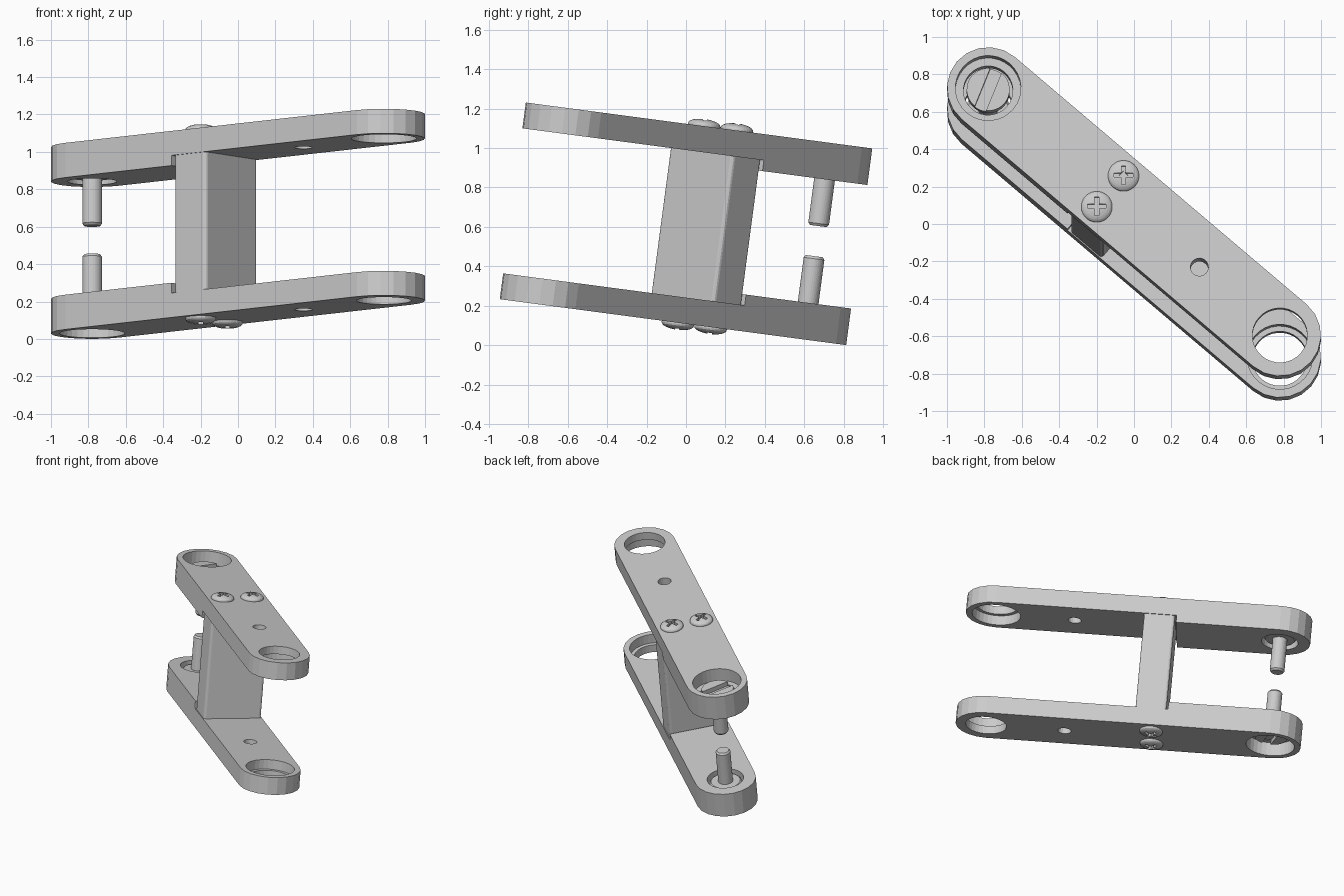
import bpy, bmesh, math
from mathutils import Matrix, Vector

if "Cube" in bpy.data.objects:
    bpy.data.objects.remove(bpy.data.objects["Cube"])

# Local frame: X along the bars, Y across, Z normal; the lower half is a mirror image
TURN = math.atan2(-0.667, 0.78)
TILT = -math.radians(7.55)
HALF, L, R = 0.503, 1.026, 0.22
FRAME = (Matrix.Translation((0, 0, 0.6155)) @ Matrix.Rotation(TILT, 4, 'X')
         @ Matrix.Rotation(TURN, 4, 'Z'))


def finish(name, bm):
    bmesh.ops.recalc_face_normals(bm, faces=bm.faces)
    me = bpy.data.meshes.new(name)
    bm.to_mesh(me)
    bm.free()
    ob = bpy.data.objects.new(name, me)
    bpy.context.collection.objects.link(ob)
    ob.matrix_world = FRAME
    return ob


def prism(name, pts, z0, z1):
    bm = bmesh.new()
    f = bm.faces.new([bm.verts.new((x, y, z0)) for x, y in pts])
    ext = bmesh.ops.extrude_face_region(bm, geom=[f])
    vs = [g for g in ext['geom'] if isinstance(g, bmesh.types.BMVert)]
    bmesh.ops.translate(bm, verts=vs, vec=(0, 0, z1 - z0))
    return finish(name, bm)


def arc(cx, cy, r, a0, a1, n):
    return [(cx + r * math.cos(math.radians(a0 + (a1 - a0) * i / n)),
             cy + r * math.sin(math.radians(a0 + (a1 - a0) * i / n))) for i in range(n + 1)]


def disc(x, r, z0, z1, n=32):
    return prism('cutter', arc(x, 0, r, 0, 360, n)[:-1], z0, z1)


def box(cx, cy, sx, sy, z0, z1, ang=0.0, name='cutter'):
    m = Matrix.Rotation(ang, 2)
    pts = [Vector((cx, cy)) + m @ Vector((a * sx / 2, b * sy / 2))
           for a, b in ((-1, -1), (1, -1), (1, 1), (-1, 1))]
    return prism(name, pts, z0, z1)


def lathe(name, profile, cx, cy, n=32):
    bm = bmesh.new()
    vs = [bm.verts.new((r, 0, z)) for r, z in profile]
    es = [bm.edges.new(p) for p in zip(vs, vs[1:])]
    bmesh.ops.spin(bm, geom=vs + es, cent=(0, 0, 0), axis=(0, 0, 1),
                   angle=2 * math.pi, steps=n)
    bmesh.ops.remove_doubles(bm, verts=bm.verts, dist=1e-5)
    bmesh.ops.translate(bm, verts=bm.verts, vec=(cx, cy, 0))
    return finish(name, bm)


def carve(ob, cutters):
    bpy.context.view_layer.objects.active = ob
    for c in cutters:
        m = ob.modifiers.new('cut', 'BOOLEAN')
        m.operation, m.solver, m.object = 'DIFFERENCE', 'EXACT', c
        bpy.ops.object.modifier_apply(modifier=m.name)
        bpy.data.objects.remove(c)


def mirror(ob):
    m = ob.modifiers.new('mirror', 'MIRROR')
    m.use_axis = (False, False, True)
    m.use_mirror_merge = False


# Link bars: thick at the pin end, stepped thinner beyond the post
bar = prism('link_bar', arc(L, 0, R, -90, 90, 10) + arc(-L, 0, R, 90, 270, 10),
            HALF - 0.187, HALF)
carve(bar, [
    box(0.72, 0, 2.0, 1, 0.1, HALF - 0.132),     # step
    disc(L, 0.147, 0, 1),                        # open end bore
    disc(L, 0.175, 0, HALF - 0.06),              # its inner counterbore
    disc(-L, 0.132, 0, 1),                       # pin bore
    disc(-L, 0.175, HALF - 0.10, 1),             # its outer counterbore
    disc(0.46, 0.048, 0, 1, 20),                 # small hole
])
mirror(bar)

# Slotted pivot pins pointing at each other
top = HALF - 0.06
pin = lathe('pivot_pin', [(0, 0.077), (0.043, 0.077), (0.053, 0.09), (0.053, 0.335),
                          (0.105, 0.335), (0.115, 0.345), (0.115, top), (0, top)], -L, 0)
carve(pin, [box(-L, 0, 0.4, 0.065, top - 0.035, 1, math.radians(68) - TURN)])
mirror(pin)

# Domed cross-head screws
for i, v in enumerate((-0.11, 0.11)):
    dome = [(0.083 * math.cos(t), HALF + 0.006 + 0.03 * math.sin(t))
            for t in (k * math.pi / 12 for k in range(6))]
    screw = lathe(f'screw_{i + 1}', [(0, HALF - 0.02), (0.083, HALF - 0.02)] + dome
                  + [(0, HALF + 0.036)], -0.168, v)
    carve(screw, [box(-0.168, v, 0.1, 0.022, HALF + 0.008, 1, -TURN),
                  box(-0.168, v, 0.022, 0.1, HALF + 0.007, 1, -TURN),
                  box(-0.168, v, 0.036, 0.036, HALF + 0.004, 1, math.pi / 4 - TURN)])
    mirror(screw)

# Spacer post between the bars, with softened upright corners
b = 0.018
u0, u1, w = -0.268, -0.045, 0.214
pts = []
for cx, cy, a in ((u1 - b, w - b, 0), (u0 + b, w - b, 90),
                  (u0 + b, b - w, 180), (u1 - b, b - w, 270)):
    pts += arc(cx, cy, b, a, a + 90, 3)
prism('spacer_post', pts, 0.132 - HALF, HALF - 0.132)
